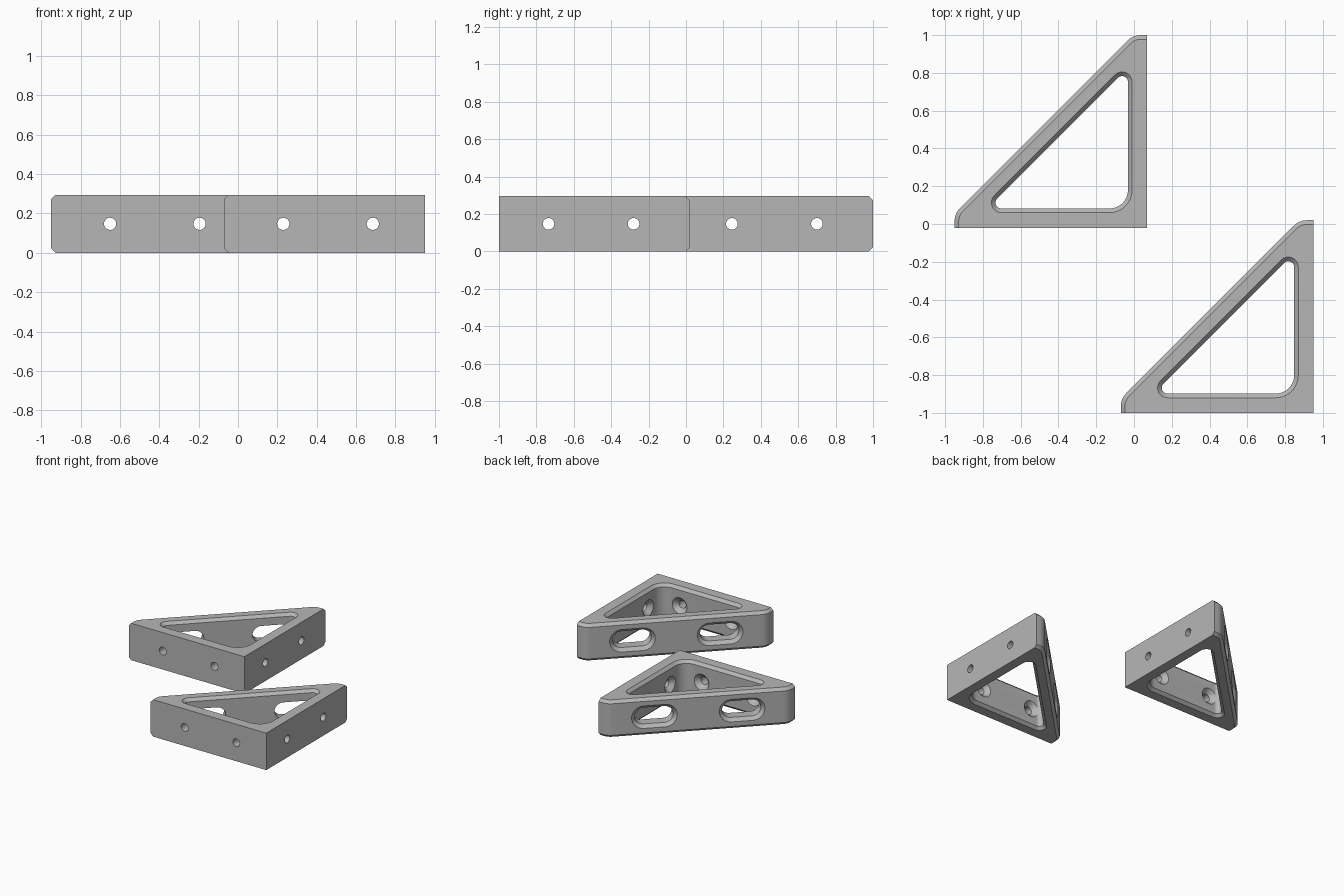
import bpy, bmesh, math
from mathutils import Vector

if "Cube" in bpy.data.objects:
    bpy.data.objects.remove(bpy.data.objects["Cube"])

H = 0.295       # bracket height
C = 0.022       # chamfer
L = 1.02        # leg length
R2 = math.sqrt(2)

grey = bpy.data.materials.new("plain grey")
grey.diffuse_color = (0.47, 0.47, 0.47, 1)
grey.use_nodes = True
grey.node_tree.nodes["Principled BSDF"].inputs["Base Color"].default_value = grey.diffuse_color


def fillet(corners, seg=10):
    """Closed 2D outline from (x, y, radius) corners."""
    pts, n = [], len(corners)
    for i, (x, y, r) in enumerate(corners):
        p = Vector((x, y))
        if r <= 0:
            pts.append(p)
            continue
        a = (Vector(corners[i - 1][:2]) - p).normalized()
        b = (Vector(corners[(i + 1) % n][:2]) - p).normalized()
        half = a.angle(b) / 2
        centre = p + (a + b).normalized() * (r / math.sin(half))
        start = p + a * (r / math.tan(half)) - centre
        end = p + b * (r / math.tan(half)) - centre
        sweep = start.angle(end)
        for k in range(seg + 1):
            t = k / seg
            pts.append(centre + (start * math.sin((1 - t) * sweep)
                                 + end * math.sin(t * sweep)) / math.sin(sweep))
    return pts


def loft(name, rings):
    """Solid through equal-sized rings of 3D points, capped at both ends."""
    bm = bmesh.new()
    loops = [[bm.verts.new(p) for p in ring] for ring in rings]
    n = len(loops[0])
    for lo, hi in zip(loops, loops[1:]):
        for i in range(n):
            j = (i + 1) % n
            bm.faces.new((lo[i], lo[j], hi[j], hi[i]))
    bm.faces.new(loops[0][::-1])
    bm.faces.new(loops[-1])
    bmesh.ops.recalc_face_normals(bm, faces=bm.faces)
    mesh = bpy.data.meshes.new(name)
    bm.to_mesh(mesh)
    bm.free()
    mesh.materials.append(grey)
    ob = bpy.data.objects.new(name, mesh)
    bpy.context.collection.objects.link(ob)
    return ob


def body_ring(inset, z):
    # only the long side and the two tips are chamfered
    l, s, r = L - inset, 1.095 - R2 * inset, 0.1 - inset
    o = fillet([(0, 0, 0), (l, 0, 0), (l, s - l, r), (s - l, l, r), (0, l, 0)])
    return [(-p.x, p.y, z) for p in o]


def window_ring(inset, z):
    a, s, r = 0.08 + inset, 0.98 - R2 * inset, 0.053 - inset
    o = fillet([(a, a, 0.12 - inset), (s - a, a, r), (a, s - a, r)])
    return [(-p.x, p.y, z) for p in o]


def screw_cutter(pos, swap):
    # straight bore with a countersink on the inner wall
    rings = []
    for d, r in ((-0.05, 0.031), (0.068, 0.031), (0.112, 0.075)):
        ring = []
        for k in range(32):
            a = math.tau * k / 32
            u, v = pos + r * math.cos(a), d
            if swap:
                u, v = v, u
            ring.append((-u, v, H / 2 + r * math.sin(a)))
        rings.append(ring)
    return loft("screw_cutter", rings)


def slot_cutter(u0, v0):
    # rounded slot through the long side, flared at the outer face
    rings = []
    for d, r in ((-0.12, 0.065), (-0.025, 0.065), (0.02, 0.11)):
        ring = []
        for k in range(34):
            a = math.pi * (k % 17) / 16 - math.pi / 2 + (math.pi if k > 16 else 0)
            t = r * math.cos(a) + (0.078 if k < 17 else -0.078)
            ring.append((-(u0 + (d + t) / R2), v0 + (d - t) / R2,
                         H / 2 + r * math.sin(a)))
        rings.append(ring)
    return loft("slot_cutter", rings)


# triangular frame
bracket = loft("rear_corner_bracket", [body_ring(C, 0), body_ring(0, C),
                                       body_ring(0, H - C), body_ring(C, H)])

# window, screw holes in both legs, access slots in the long side
cutters = [loft("window_cutter", [window_ring(-C, -C), window_ring(C, C),
                                  window_ring(C, H - C), window_ring(-C, H + C)])]
cutters += [screw_cutter(p, s) for p in (0.265, 0.72) for s in (False, True)]
cutters += [slot_cutter(0.775, 0.32), slot_cutter(0.32, 0.775)]

bpy.context.view_layer.objects.active = bracket
for cutter in cutters:
    mod = bracket.modifiers.new("cut", 'BOOLEAN')
    mod.operation = 'DIFFERENCE'
    mod.solver = 'EXACT'
    mod.object = cutter
    bpy.ops.object.modifier_apply(modifier=mod.name)
    bpy.data.objects.remove(cutter, do_unlink=True)

bpy.ops.object.select_all(action='DESELECT')
bracket.select_set(True)
bpy.ops.object.shade_smooth_by_angle(angle=math.radians(25))

# the pair of brackets
bracket.location = (0.07, -0.02, 0)
second = bracket.copy()
second.name = "front_corner_bracket"
second.location = (0.95, -1.0, 0)
bpy.context.collection.objects.link(second)
